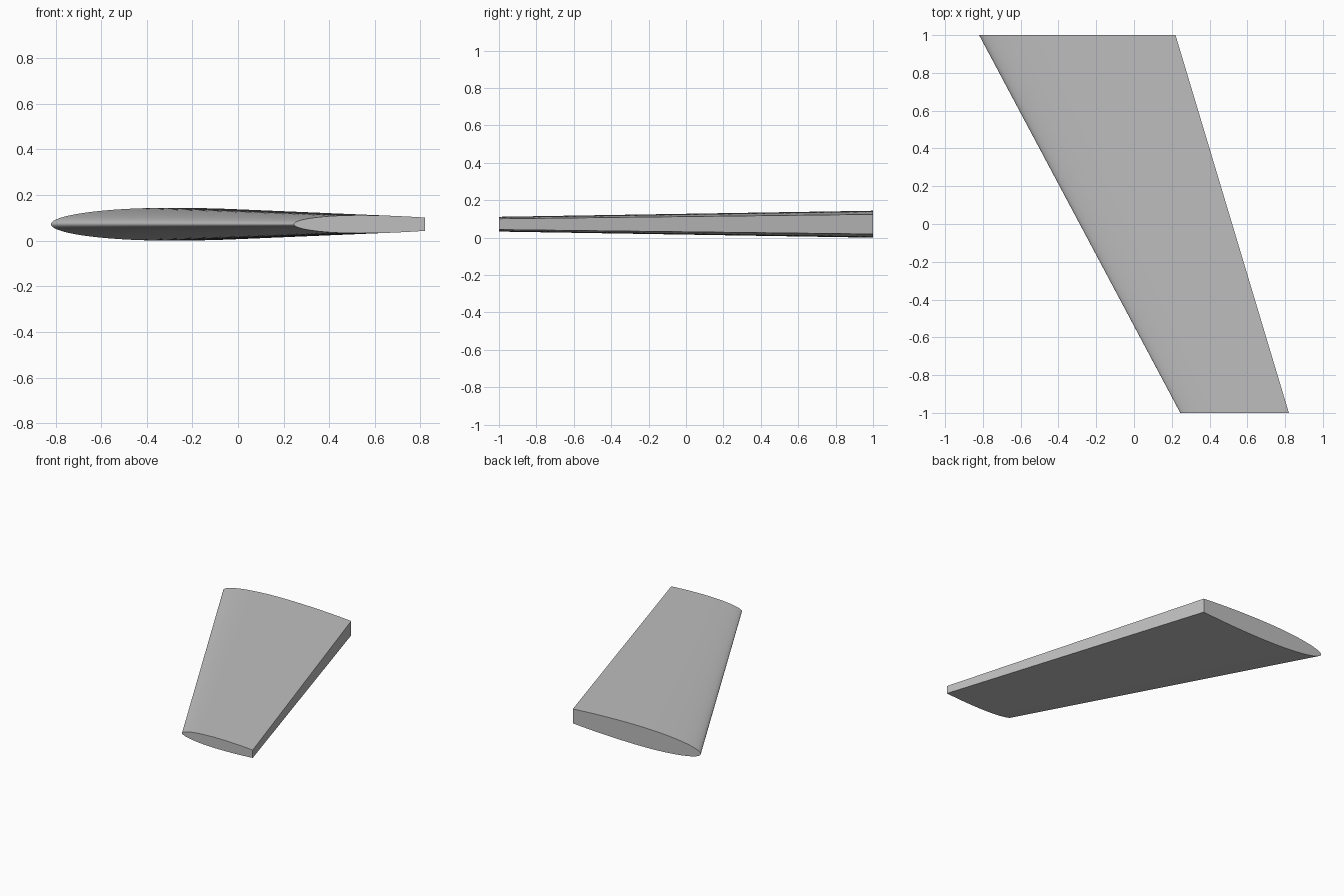
import bpy
import bmesh
import math

cube = bpy.data.objects.get("Cube")
if cube:
    bpy.data.objects.remove(cube, do_unlink=True)

MID_Z = 0.072
STEPS = 24

# Plain grey skin
grey = bpy.data.materials.new("plain_grey")
grey.use_nodes = True
colour = (0.52, 0.52, 0.52, 1)
grey.diffuse_color = colour
grey.node_tree.nodes["Principled BSDF"].inputs["Base Color"].default_value = colour


def half_profile():
    """Chord fraction and relative half thickness: elliptic nose, blunt tail."""
    nose = [(0.5 * (1 - math.cos(a)), math.sin(a))
            for a in (math.pi / 2 * i / STEPS for i in range(STEPS + 1))]
    tail = [(0.5 + 0.5 * t, 1 - 0.27 * t * t)
            for t in (i / STEPS for i in range(1, STEPS + 1))]
    return nose + tail


def section(bm, y, lead, trail, half):
    """One closed airfoil ring, from upper tail round the nose to lower tail."""
    pts = half_profile()
    loop = [(u, h) for u, h in reversed(pts)] + [(u, -h) for u, h in pts[1:]]
    return [bm.verts.new((lead + (trail - lead) * u, y, MID_Z + half * h))
            for u, h in loop]


# Swept, tapered wing lofted between root and tip sections
bm = bmesh.new()
root = section(bm, 1, -0.82, 0.22, 0.072)
tip = section(bm, -1, 0.245, 0.82, 0.0395)
count = len(root)
for i in range(count):
    j = (i + 1) % count
    bm.faces.new((root[i], root[j], tip[j], tip[i])).smooth = True
bm.faces.new(root)
bm.faces.new(tip)
bmesh.ops.recalc_face_normals(bm, faces=bm.faces)

mesh = bpy.data.meshes.new("wing")
bm.to_mesh(mesh)
bm.free()
mesh.materials.append(grey)
wing = bpy.data.objects.new("wing", mesh)
bpy.context.collection.objects.link(wing)

# Smooth skin, sharp end caps and tail edges
bpy.ops.object.select_all(action='DESELECT')
wing.select_set(True)
bpy.context.view_layer.objects.active = wing
bpy.ops.object.shade_smooth_by_angle(angle=math.radians(30))
